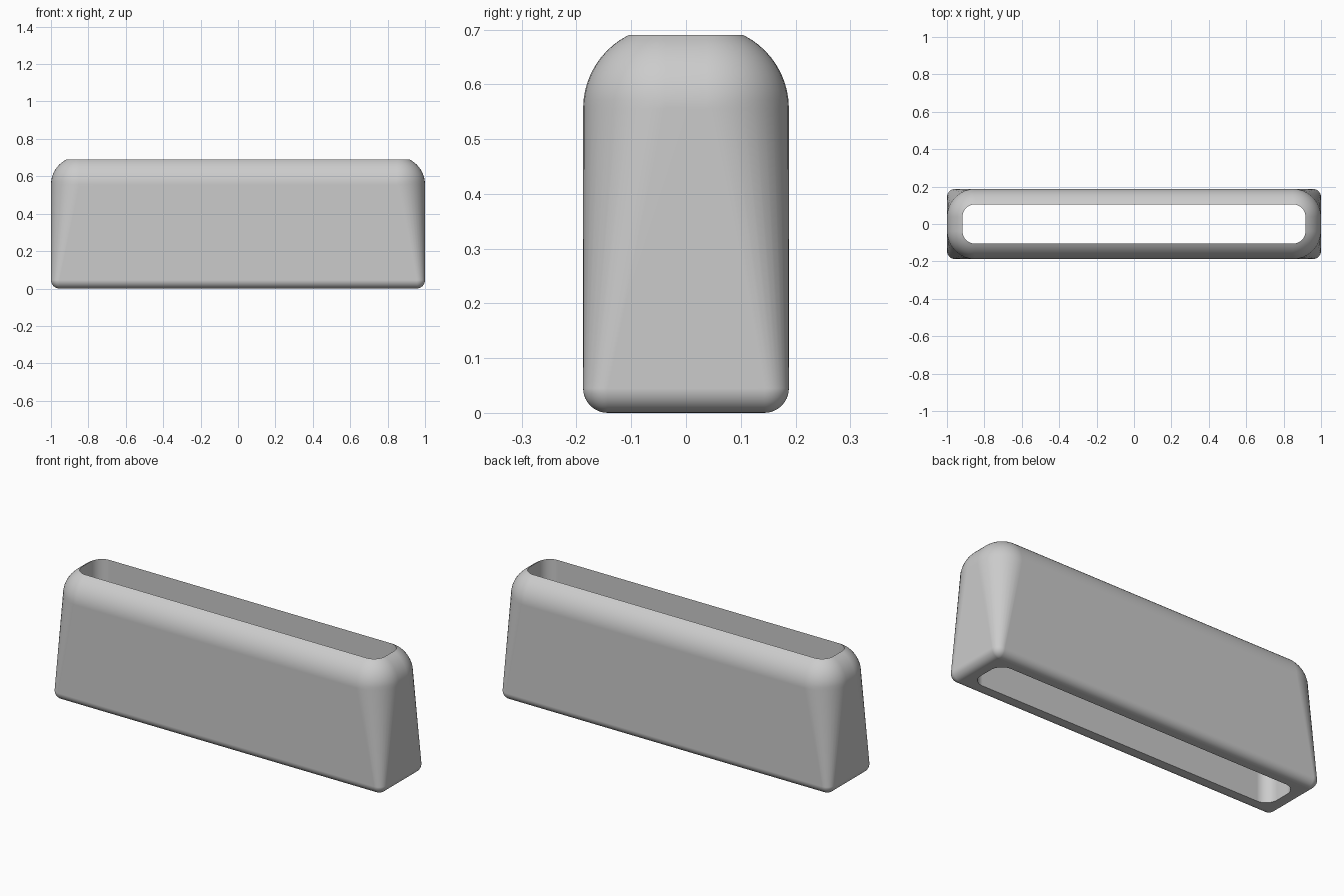
import bpy, bmesh, math

if "Cube" in bpy.data.objects:
    bpy.data.objects.remove(bpy.data.objects["Cube"])

HALF_X, HALF_Y, TOP = 1.0, 0.188, 0.69
R_TOP, R_LOW = 0.15, 0.045      # edge rounding at the top and at the foot
INSET = 0.083                   # wall thickness around the slot
N = 10                          # segments per rounded corner


def ring(bm, inset, radius, z):
    """Rounded rectangle, counter-clockwise seen from above."""
    radius = max(radius, 0.001)
    cx, cy = HALF_X - inset - radius, HALF_Y - inset - radius
    verts = []
    for q, (sx, sy) in enumerate(((1, 1), (-1, 1), (-1, -1), (1, -1))):
        for i in range(N + 1):
            a = math.pi / 2 * (q + i / N)
            verts.append(bm.verts.new((sx * cx + radius * math.cos(a),
                                       sy * cy + radius * math.sin(a), z)))
    return verts


bm = bmesh.new()
rings = []

# rounded foot
for i in range(9):
    a = math.pi / 2 * i / 8
    d = R_LOW * (1 - math.sin(a))
    rings.append(ring(bm, d, R_LOW - d, R_LOW * (1 - math.cos(a))))

# rounded shoulder, cut off by the slot
sweep = math.acos(1 - INSET / R_TOP)
z0 = TOP - R_TOP * math.sin(sweep)
for i in range(11):
    a = sweep * i / 10
    d = R_TOP * (1 - math.cos(a))
    rings.append(ring(bm, d, R_TOP - d, z0 + R_TOP * math.sin(a)))

# straight slot wall down to the underside
rings.append(ring(bm, INSET, R_TOP - INSET, 0))

# skin the rings into a closed sleeve
for a, b in zip(rings, rings[1:] + rings[:1]):
    for i in range(len(a)):
        j = (i + 1) % len(a)
        bm.faces.new((a[i], a[j], b[j], b[i]))
bmesh.ops.recalc_face_normals(bm, faces=bm.faces)

mesh = bpy.data.meshes.new("sleeve")
bm.to_mesh(mesh)
bm.free()
sleeve = bpy.data.objects.new("sleeve", mesh)
bpy.context.collection.objects.link(sleeve)

grey = bpy.data.materials.new("light grey")
grey.diffuse_color = (0.6, 0.6, 0.6, 1)
grey.use_nodes = True
grey.node_tree.nodes["Principled BSDF"].inputs["Base Color"].default_value = grey.diffuse_color
mesh.materials.append(grey)

# smooth rounding with crisp slot rims and flat walls
bpy.context.view_layer.objects.active = sleeve
sleeve.select_set(True)
bpy.ops.object.shade_smooth_by_angle(angle=math.radians(40))
weighted = sleeve.modifiers.new("flat_walls", 'WEIGHTED_NORMAL')
weighted.keep_sharp = True
